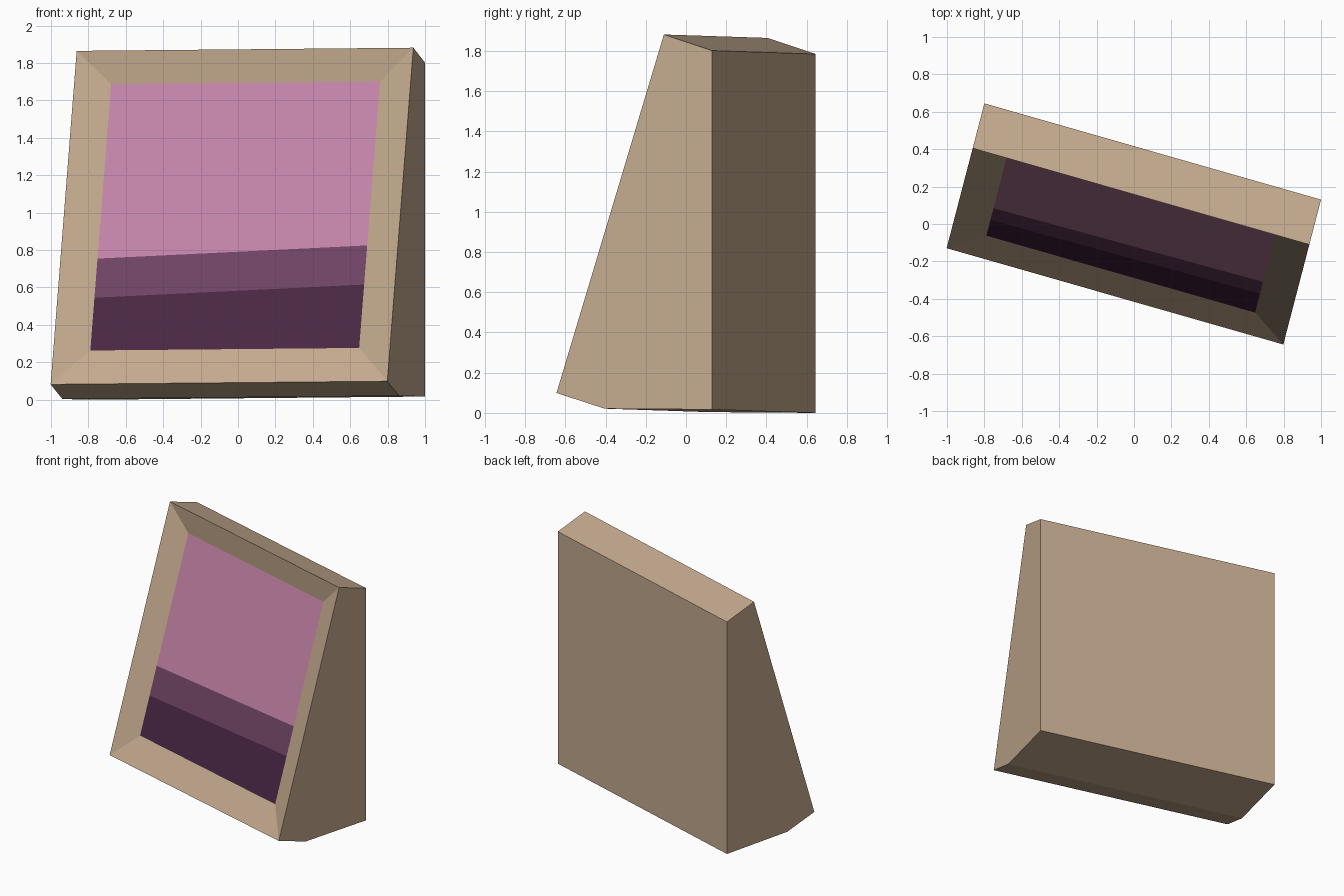
import bpy
from mathutils import Vector

if "Cube" in bpy.data.objects:
    bpy.data.objects.remove(bpy.data.objects["Cube"])


def srgb(r, g, b):
    def lin(c):
        c /= 255
        return c / 12.92 if c <= 0.04045 else ((c + 0.055) / 1.055) ** 2.4
    return (lin(r), lin(g), lin(b), 1.0)


def material(name, rgb):
    m = bpy.data.materials.new(name)
    m.diffuse_color = srgb(*rgb)
    m.use_nodes = True
    m.node_tree.nodes["Principled BSDF"].inputs["Base Color"].default_value = m.diffuse_color
    return m


def build(name, verts, faces, mats, indices=None):
    me = bpy.data.meshes.new(name)
    me.from_pydata(verts, [], faces)
    for m in mats:
        me.materials.append(m)
    if indices:
        for p, i in zip(me.polygons, indices):
            p.material_index = i
    me.update()
    ob = bpy.data.objects.new(name, me)
    bpy.context.collection.objects.link(ob)
    return ob


tan = material("tan", (196, 170, 142))
pink = material("pink", (196, 132, 168))
plum = material("plum", (111, 68, 100))
dark_plum = material("dark plum", (74, 39, 68))

# Local axes of the turned block: along its width, towards its front, up
ORIGIN = Vector((-0.80, 0.645, 0.0))
WIDE = Vector((1.80, -0.515, 0.017))
FWD = Vector((-0.2522, -0.9677, 0.0))


def place(u, h, z):
    return ORIGIN + WIDE * u + FWD * h + Vector((0, 0, z))


# Side profile (forward, up): back bottom, bottom bend, front bottom, front top, back top
profile = [(0, 0), (0.552, 0.004), (0.80, 0.082), (0.248, 1.865), (0, 1.785)]
verts = [place(u, h, z) for u in (0, 1) for h, z in profile]

# Recess corners on the sloping front, pushed straight back
INSET, DEPTH = 0.1007, 0.067
low, top = Vector(profile[2]), Vector(profile[3])


def recess(u, t):
    h, z = low.lerp(top, t)
    return place(u, h - DEPTH, z)


bl, br = recess(INSET, INSET), recess(1 - INSET, INSET)
tr, tl = recess(1 - INSET, 1 - INSET), recess(INSET, 1 - INSET)
verts += [bl, br, tr, tl]

# Case: side walls, outer walls and sloping frame bevels
faces = [(0, 4, 3, 2, 1), (5, 6, 7, 8, 9)]
faces += [(i, (i + 1) % 5, (i + 1) % 5 + 5, i + 5) for i in (0, 1, 3, 4)]
outer, inner = [2, 7, 8, 3], [10, 11, 12, 13]
for i in range(4):
    j = (i + 1) % 4
    faces.append((outer[i], outer[j], inner[j], inner[i]))
build("case", verts, faces, [tan])

# Panel: three slightly slanted colour bands filling the recess
cuts = [(0, 0), (0.198, 0.238), (0.345, 0.385), (1, 1)]
pv = []
for a, b in cuts:
    pv += [bl.lerp(tl, a), br.lerp(tr, b)]
build("panel", pv, [(2 * i, 2 * i + 1, 2 * i + 3, 2 * i + 2) for i in range(3)],
      [dark_plum, plum, pink], [0, 1, 2])
